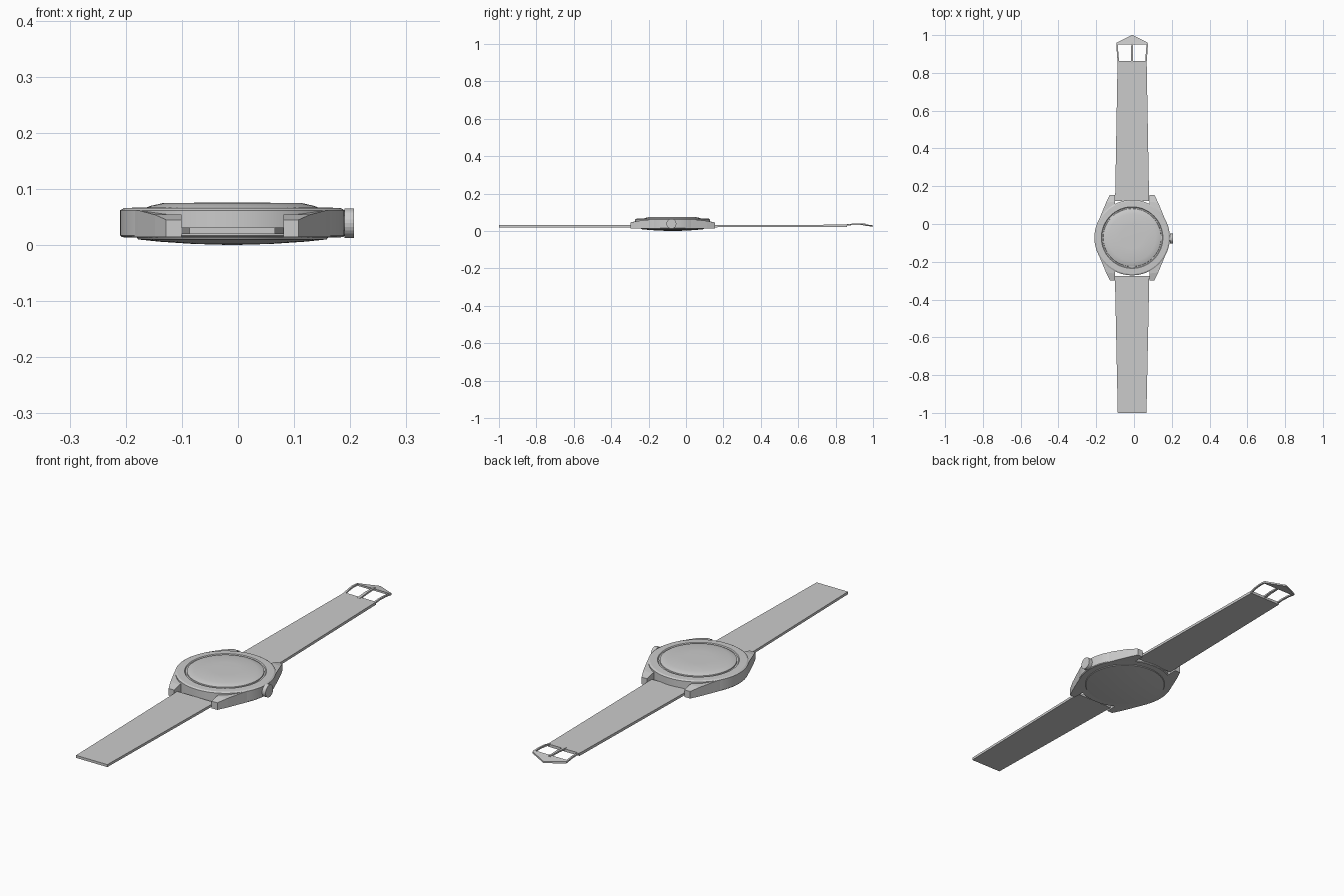
import bpy, bmesh, math

if "Cube" in bpy.data.objects:
    bpy.data.objects.remove(bpy.data.objects["Cube"])

CX, CY = -0.01, -0.072   # centre of the watch case


def finish(name, bm, smooth=None):
    bmesh.ops.recalc_face_normals(bm, faces=bm.faces)
    me = bpy.data.meshes.new(name)
    bm.to_mesh(me)
    bm.free()
    ob = bpy.data.objects.new(name, me)
    bpy.context.collection.objects.link(ob)
    if smooth:
        bpy.ops.object.select_all(action='DESELECT')
        ob.select_set(True)
        bpy.context.view_layer.objects.active = ob
        bpy.ops.object.shade_smooth_by_angle(angle=math.radians(smooth))
    return ob


def revolve(name, profile, steps=64):
    bm = bmesh.new()
    vs = [bm.verts.new((r, 0, z)) for r, z in profile]
    es = [bm.edges.new(p) for p in zip(vs, vs[1:])]
    bmesh.ops.spin(bm, geom=vs + es, cent=(0, 0, 0), axis=(0, 0, 1),
                   angle=math.tau, steps=steps)
    bmesh.ops.remove_doubles(bm, verts=bm.verts, dist=1e-5)
    return finish(name, bm, 25)


def loft(name, sections):
    """Rectangular sections (y, x0, x1, z0, z1) joined along y."""
    bm = bmesh.new()
    rings = [[bm.verts.new(p) for p in ((x0, y, z0), (x1, y, z0), (x1, y, z1), (x0, y, z1))]
             for y, x0, x1, z0, z1 in sections]
    for a, b in zip(rings, rings[1:]):
        for i in range(4):
            j = (i + 1) % 4
            bm.faces.new((a[i], a[j], b[j], b[i]))
    bm.faces.new(rings[0])
    bm.faces.new(rings[-1])
    return finish(name, bm)


# Case body with shallow domed back
case = revolve("case", [(0, 0.0), (0.07, 0.002), (0.13, 0.006), (0.168, 0.010), (0.17, 0.013),
                        (0.197, 0.014), (0.2, 0.017), (0.2, 0.062), (0.193, 0.066),
                        (0.163, 0.067), (0.160, 0.063), (0, 0.063)])
# Raised glass with sloped rim
glass = revolve("glass", [(0, 0.06), (0.155, 0.06), (0.153, 0.067), (0.145, 0.070),
                          (0.125, 0.0745), (0.06, 0.0755), (0, 0.0755)])
for ob in (case, glass):
    ob.location = (CX, CY, 0)

# Four lugs: outline points (x, y, top z), mirrored to each corner
outline = [(0.091, 0.13, 0.056), (0.091, 0.19, 0.054), (0.091, 0.226, 0.045),
           (0.118, 0.226, 0.045), (0.138, 0.185, 0.054), (0.168, 0.113, 0.062),
           (0.186, 0.068, 0.062), (0.12, 0.07, 0.062)]
for sx in (-1, 1):
    for sy in (-1, 1):
        bm = bmesh.new()
        lo = [bm.verts.new((CX + sx * x, CY + sy * y, 0.014)) for x, y, z in outline]
        hi = [bm.verts.new((CX + sx * x, CY + sy * y, z)) for x, y, z in outline]
        n = len(outline)
        for i in range(n):
            j = (i + 1) % n
            bm.faces.new((lo[i], lo[j], hi[j], hi[i]))
        bm.faces.new(lo)
        # sloped tip, then the inner top
        bm.faces.new((hi[1], hi[2], hi[3], hi[4]))
        bm.faces.new((hi[0], hi[1], hi[4], hi[5]))
        bm.faces.new((hi[0], hi[5], hi[6], hi[7]))
        finish("lug", bm)

# Crown on the right side, with its stem
for name, r, x0, x1 in (("crown", 0.0265, 0.190, 0.207), ("crown_stem", 0.015, 0.17, 0.192)):
    bm = bmesh.new()
    bmesh.ops.create_cone(bm, cap_ends=True, segments=24, radius1=r, radius2=r, depth=x1 - x0)
    ob = finish(name, bm)
    ob.rotation_euler.y = math.pi / 2
    ob.location = ((x0 + x1) / 2, CY - 0.006, 0.039)

# Tapered straps
loft("strap_back", [(0.122, CX - 0.09, CX + 0.09, 0.02, 0.031),
                    (0.862, CX - 0.077, CX + 0.077, 0.022, 0.034)])
loft("strap_front", [(-0.276, CX - 0.091, CX + 0.091, 0.02, 0.031),
                     (-1.0, CX - 0.076, CX + 0.076, 0.02, 0.031)])

# Buckle: arched side bars, pointed end and prong
for s in (-1, 1):
    loft("buckle_side", [(y, CX + s * (x - 0.008), CX + s * x, z - 0.007, z)
                         for y, x, z in ((0.855, 0.077, 0.034), (0.885, 0.079, 0.039),
                                         (0.92, 0.082, 0.040), (0.955, 0.084, 0.037))])
loft("buckle_end", [(0.95, CX - 0.084, CX + 0.084, 0.030, 0.038),
                    (0.96, CX - 0.082, CX + 0.082, 0.028, 0.036),
                    (1.0, CX - 0.003, CX + 0.003, 0.023, 0.030)])
loft("buckle_prong", [(0.85, CX - 0.006, CX + 0.006, 0.027, 0.035),
                      (0.90, CX - 0.006, CX + 0.006, 0.033, 0.040),
                      (0.96, CX - 0.004, CX + 0.004, 0.033, 0.040)])
